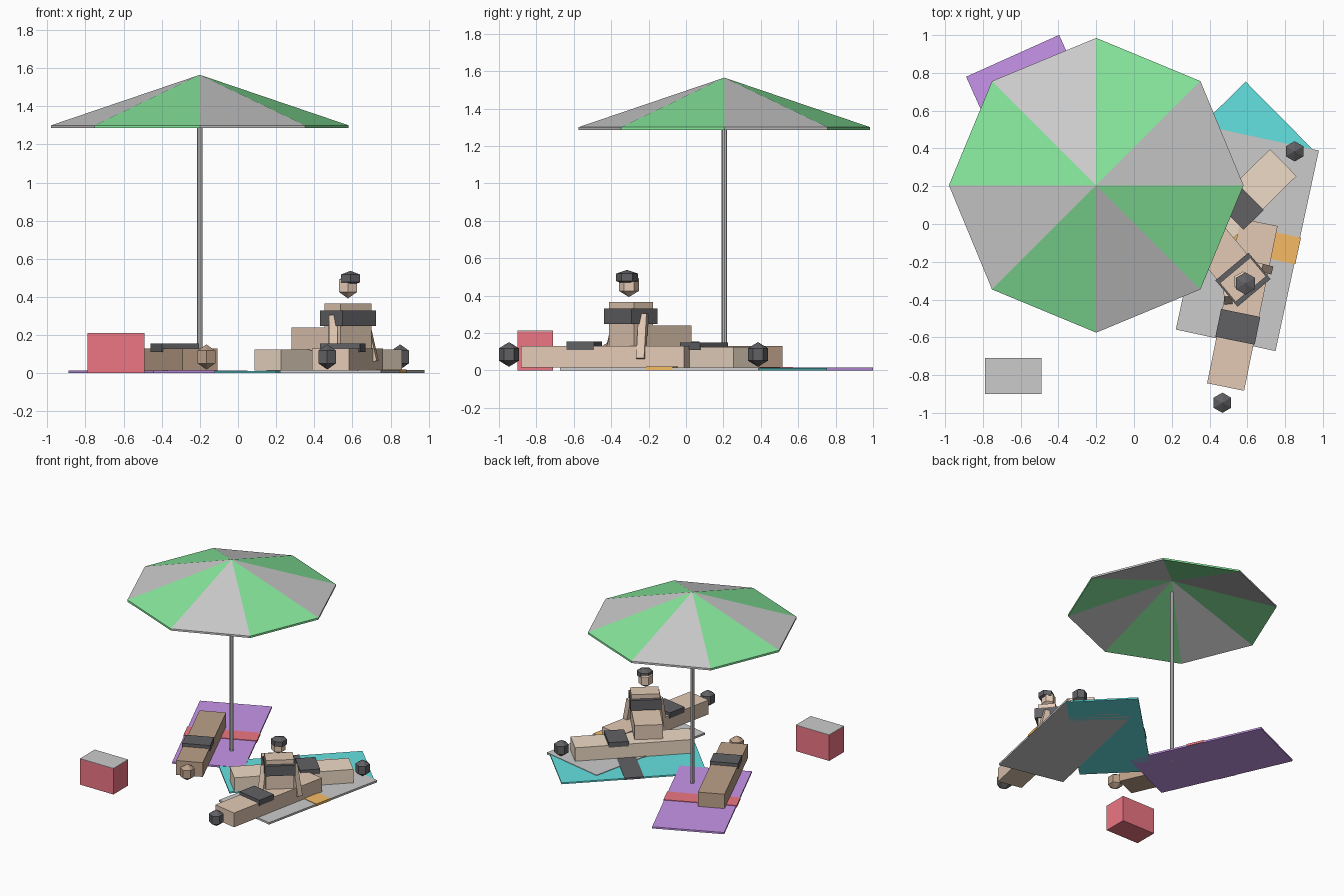
import bpy, bmesh, math
from mathutils import Matrix, Vector

if "Cube" in bpy.data.objects:
    bpy.data.objects.remove(bpy.data.objects["Cube"])


def mat(name, *rgb):
    m = bpy.data.materials.new(name)
    m.diffuse_color = (*rgb, 1)
    m.use_nodes = True
    m.node_tree.nodes["Principled BSDF"].inputs["Base Color"].default_value = m.diffuse_color
    return m


GREEN = mat("green", 0.24, 0.80, 0.33)
GREY = mat("grey", 0.8, 0.8, 0.8)
RED = mat("red", 0.85, 0.18, 0.23)
PURPLE = mat("purple", 0.57, 0.30, 0.82)
TEAL = mat("teal", 0.13, 0.75, 0.75)
ORANGE = mat("orange", 0.92, 0.50, 0.13)
BLACK = mat("black", 0.12, 0.12, 0.13)
TAN = mat("tan_skin", 0.77, 0.59, 0.46)
LIGHT = mat("light_skin", 0.86, 0.71, 0.57)
DARK = mat("dark_skin", 0.50, 0.35, 0.25)


def finish(name, bm, *mats):
    me = bpy.data.meshes.new(name)
    bm.normal_update()
    bm.to_mesh(me)
    bm.free()
    for m in mats:
        if m:
            me.materials.append(m)
    ob = bpy.data.objects.new(name, me)
    bpy.context.collection.objects.link(ob)
    return ob


def box(name, frame, lo, hi, m=None):
    """Box between two corners given in a local frame."""
    bm = bmesh.new()
    bmesh.ops.create_cube(bm, size=1)
    lo, hi = Vector(lo), Vector(hi)
    bm.transform(frame @ Matrix.Translation((lo + hi) / 2) @ Matrix.Diagonal((*(hi - lo), 1)))
    return finish(name, bm, m)


def ball(name, loc, r, rz, m):
    bm = bmesh.new()
    bmesh.ops.create_uvsphere(bm, u_segments=6, v_segments=3, radius=1)
    bm.transform(Matrix.Translation(loc) @ Matrix.Diagonal((r, r, rz, 1)))
    return finish(name, bm, m)


def frame(x, y, deg):
    return Matrix.Translation((x, y, 0)) @ Matrix.Rotation(math.radians(deg), 4, 'Z')


# Parasol canopy: thin eight-panel cone, open underneath
bm = bmesh.new()
ux, uy, R = -0.2, 0.205, 0.78
top, low = bm.verts.new((ux, uy, 1.565)), bm.verts.new((ux, uy, 1.55))
ring = [[bm.verts.new((ux + R * math.cos(k * math.pi / 4), uy + R * math.sin(k * math.pi / 4), z))
         for k in range(8)] for z in (1.3, 1.285)]
for k in range(8):
    a, b = ring[0][k], ring[0][(k + 1) % 8]
    c, d = ring[1][k], ring[1][(k + 1) % 8]
    for vs in ((top, a, b), (low, d, c), (a, c, d, b)):
        bm.faces.new(vs).material_index = k % 2
finish("parasol_canopy", bm, GREY, GREEN)

# Parasol pole
bm = bmesh.new()
bmesh.ops.create_cone(bm, cap_ends=True, segments=8, radius1=0.015, radius2=0.015, depth=1.45)
bm.transform(Matrix.Translation((ux, uy, 0.725)))
finish("parasol_pole", bm)

# Cool box with grey lid
I = Matrix.Identity(4)
box("cool_box", I, (-0.79, -0.90, 0), (-0.49, -0.71, 0.208), RED)
box("cool_box_lid", I, (-0.79, -0.90, 0.208), (-0.49, -0.71, 0.212))

# Towels, each with a band across the middle
for name, x, y, deg, top_z, m, band in (
        ("purple_towel", -0.42, 0.395, 24.2, 0.014, PURPLE, RED),
        ("teal_towel", 0.395, 0.18, -45.3, 0.012, TEAL, BLACK),
        ("grey_towel", 0.60, -0.14 + 0.055, -12.2, 0.016, None, ORANGE)):
    f = frame(x, y, deg)
    box(name, f, (-0.27, -0.543, 0), (0.27, 0.543, top_z), m)
    box(name + "_band", f, (-0.275, -0.072, 0.001), (0.275, 0.072, top_z + 0.004), band)

# Lying sunbathers: local +y runs from head end to feet
for name, x, y, deg, h, skin, hair in (
        ("front_sunbather", 0.485, -0.863, -11.5, 0.13, TAN, BLACK),
        ("right_sunbather", 0.79, 0.325, 134.6, 0.125, LIGHT, BLACK),
        ("left_sunbather", -0.20, -0.337, 23.9, 0.13, DARK, DARK)):
    f = frame(x, y, deg)
    box(name + "_body", f, (-0.1, 0, 0.014), (0.1, 0.89, h), skin)
    box(name + "_swimwear", f, (-0.106, 0.25, 0.11), (0.106, 0.40, h + 0.025), hair if hair is BLACK else BLACK)
    ball(name + "_head", f @ Vector((0, -0.085, 0.085)), 0.062, 0.066, hair)

# Seated sunbather: local +y is the facing direction
f = frame(0.577, -0.295, 40)
box("seated_torso", f, (-0.105, -0.065, 0.12), (0.105, 0.065, 0.365), TAN)
box("seated_top", f, (-0.114, -0.091, 0.248), (0.114, 0.091, 0.33), BLACK)
box("seated_legs", f, (-0.105, -0.065, 0.12), (0.105, 0.335, 0.24), TAN)
for side, s in (("left", -1), ("right", 1)):
    a, b = Vector((s * 0.105, 0.0, 0.30)), Vector((s * 0.138, -0.045, 0.06))
    arm = f @ Matrix.Translation(a) @ (b - a).to_track_quat('Z', 'Y').to_matrix().to_4x4()
    box(side + "_arm", arm, (-0.022, -0.022, 0), (0.022, 0.022, (b - a).length), TAN)
ball("seated_head", (0.577, -0.305, 0.458), 0.062, 0.066, TAN)
ball("seated_hair", (0.59, -0.315, 0.497), 0.068, 0.04, BLACK)
